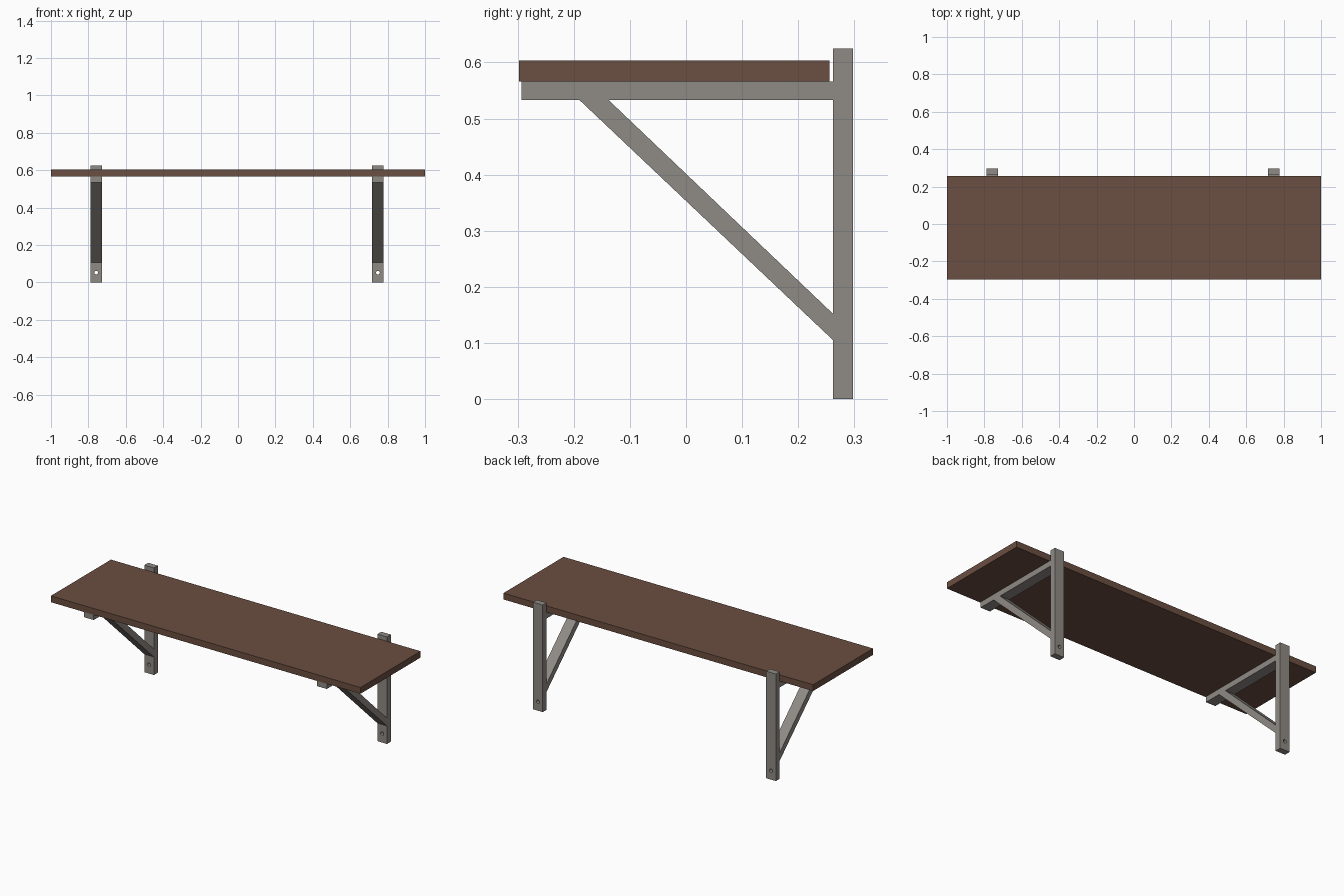
import bpy
import bmesh
from math import radians
from mathutils import Vector

# Remove the default cube
cube = bpy.data.objects.get("Cube")
if cube:
    bpy.data.objects.remove(cube, do_unlink=True)


def make_material(name, rgb):
    mat = bpy.data.materials.new(name)
    mat.use_nodes = True
    color = (*rgb, 1.0)
    mat.diffuse_color = color
    mat.node_tree.nodes["Principled BSDF"].inputs["Base Color"].default_value = color
    return mat


WOOD = make_material("brown wood", (0.145, 0.077, 0.052))
METAL = make_material("grey metal", (0.275, 0.255, 0.233))


def side_extrusion(name, profile, x_center, width, mat):
    """Extrude a (y, z) side profile across x."""
    bm = bmesh.new()
    face = bm.faces.new([bm.verts.new((x_center - width / 2, y, z)) for y, z in profile])
    result = bmesh.ops.extrude_face_region(bm, geom=[face])
    moved = [g for g in result["geom"] if isinstance(g, bmesh.types.BMVert)]
    bmesh.ops.translate(bm, verts=moved, vec=Vector((width, 0, 0)))
    bmesh.ops.recalc_face_normals(bm, faces=bm.faces)
    mesh = bpy.data.meshes.new(name)
    bm.to_mesh(mesh)
    bm.free()
    mesh.materials.append(mat)
    obj = bpy.data.objects.new(name, mesh)
    bpy.context.collection.objects.link(obj)
    return obj


def rect(y0, y1, z0, z1):
    return [(y0, z0), (y1, z0), (y1, z1), (y0, z1)]


def drill(obj, location, radius):
    """Cut a round screw hole along y, then discard the cutter."""
    bpy.ops.mesh.primitive_cylinder_add(vertices=24, radius=radius, depth=0.2,
                                        location=location, rotation=(radians(90), 0, 0))
    cutter = bpy.context.object
    cutter.name = "hole_cutter"
    cutter.hide_render = True
    cutter.data.materials.append(METAL)
    mod = obj.modifiers.new("screw hole", "BOOLEAN")
    mod.operation = "DIFFERENCE"
    mod.solver = "EXACT"
    mod.object = cutter
    bpy.ops.object.select_all(action="DESELECT")
    bpy.context.view_layer.objects.active = obj
    obj.select_set(True)
    bpy.ops.object.modifier_apply(modifier=mod.name)
    bpy.data.objects.remove(cutter, do_unlink=True)


# Shelf board
side_extrusion("shelf_board", rect(-0.298, 0.256, 0.566, 0.603), 0, 2.0, WOOD)

# Two wall brackets: upright post, horizontal arm and diagonal brace
WIDTH = 0.062
BRACE = [(-0.19, 0.533), (0.262, 0.105), (0.262, 0.152), (-0.138, 0.533)]
for side, x in (("right", -0.758), ("left", 0.748)):
    post = side_extrusion(side + "_post", rect(0.262, 0.298, 0, 0.625), x, WIDTH, METAL)
    drill(post, (x, 0.28, 0.052), 0.01)
    side_extrusion(side + "_arm", rect(-0.293, 0.262, 0.533, 0.568 - 0.002), x, WIDTH, METAL)
    side_extrusion(side + "_brace", BRACE, x, WIDTH, METAL)
